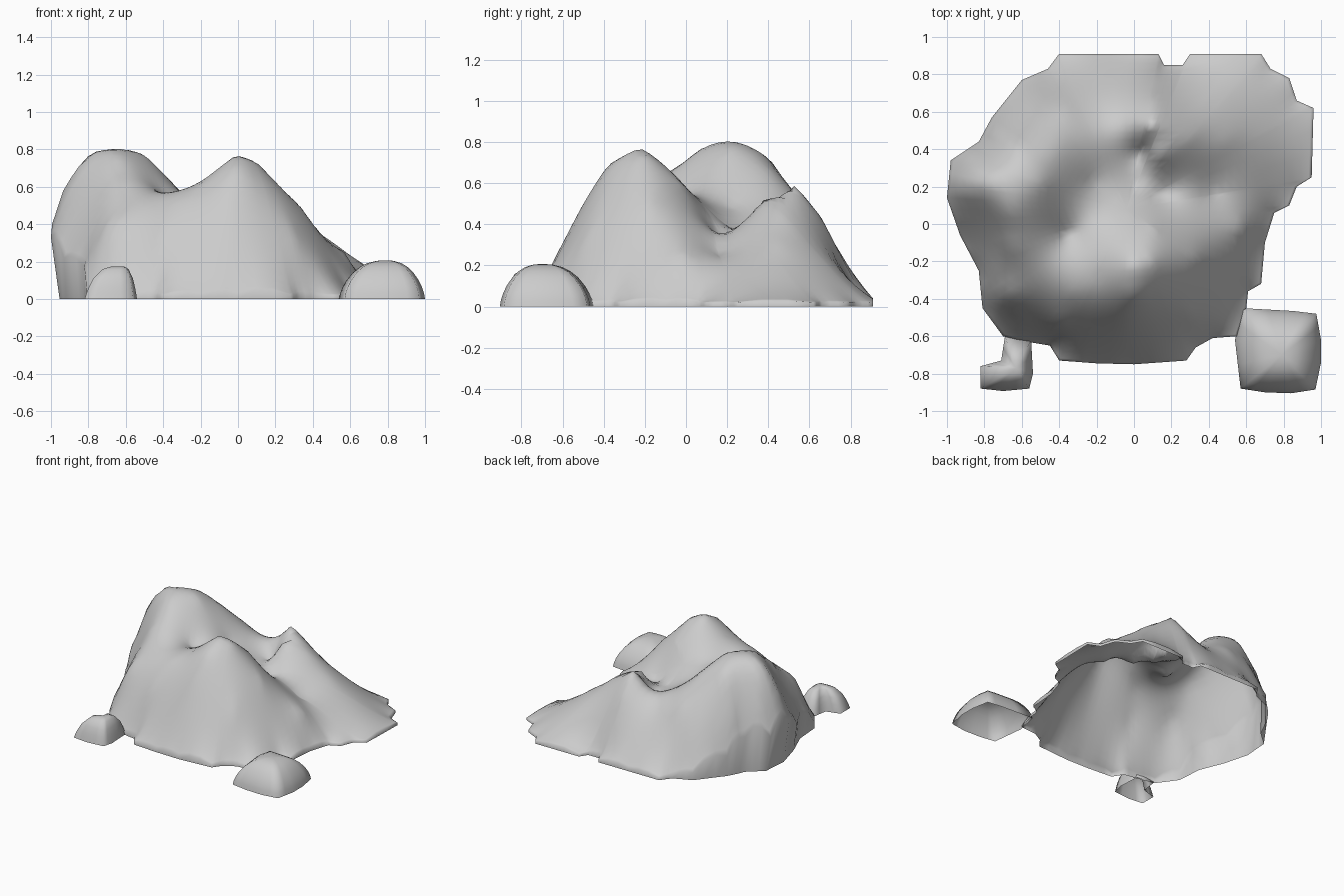
import bpy, bmesh, math

if "Cube" in bpy.data.objects:
    bpy.data.objects.remove(bpy.data.objects["Cube"])


def shell(name, outline, centre, rings, height, tuck=1.0, steps=3):
    """Open-bottomed shell: outline rings shrinking to a centre; height(x, y, t) sets z."""
    bm = bmesh.new()
    cx, cy = centre
    pts = []
    for i, a in enumerate(outline):
        b = outline[(i + 1) % len(outline)]
        for k in range(steps):
            f = k / steps
            pts.append((a[0] + (b[0] - a[0]) * f, a[1] + (b[1] - a[1]) * f))
    # ground ring, tucked in under the bulging west wall
    loops = [[bm.verts.new((min(x, 9) if x > -.8 else -.8 + (x + .8) * tuck, y, 0))
              for x, y in pts]]
    for t in rings:
        ring = []
        for x, y in pts:
            px, py = cx + (x - cx) * t, cy + (y - cy) * t
            ring.append(bm.verts.new((px, py, height(px, py, t))))
        loops.append(ring)
    n = len(pts)
    for lo, hi in zip(loops, loops[1:]):
        for i in range(n):
            j = (i + 1) % n
            bm.faces.new((lo[i], lo[j], hi[j], hi[i]))
    top = bm.verts.new((cx, cy, height(cx, cy, 0)))
    for i in range(n):
        bm.faces.new((loops[-1][i], loops[-1][(i + 1) % n], top))
    bmesh.ops.recalc_face_normals(bm, faces=bm.faces)
    if sum(f.normal.z for f in bm.faces) < 0:
        bmesh.ops.reverse_faces(bm, faces=bm.faces)
    for f in bm.faces:
        f.smooth = True
    me = bpy.data.meshes.new(name)
    bm.to_mesh(me)
    bm.free()
    ob = bpy.data.objects.new(name, me)
    bpy.context.collection.objects.link(ob)
    return ob


def surface_through(points):
    """Smooth height surface passing through (x, y, z) points."""
    n = len(points)
    kern = lambda a, x, y: math.hypot(a[0] - x, a[1] - y)
    m = [[kern(p, q[0], q[1]) for p in points] + [q[2]] for q in points]
    for c in range(n):
        p = max(range(c, n), key=lambda r: abs(m[r][c]))
        m[c], m[p] = m[p], m[c]
        for r in range(n):
            if r != c:
                f = m[r][c] / m[c][c]
                if f:
                    m[r] = [a - f * b for a, b in zip(m[r], m[c])]
    w = [m[i][n] / m[i][i] for i in range(n)]
    return lambda x, y: sum(wi * kern(p, x, y) for wi, p in zip(w, points))


# Footprint of the main rock, starting at the west and running past the front
footprint = [(-.98, .34), (-1, .14), (-.93, -.06), (-.83, -.25), (-.81, -.45), (-.70, -.60),
             (-.57, -.63), (-.45, -.65), (-.40, -.73), (-.2, -.745), (0, -.75), (.28, -.73),
             (.33, -.66), (.42, -.61), (.55, -.60), (.60, -.45), (.61, -.36), (.68, -.32),
             (.70, -.10), (.75, .06), (.83, .10), (.87, .20), (.95, .25), (.96, .62),
             (.87, .66), (.83, .78), (.73, .83), (.68, .91), (.30, .91), (.26, .85),
             (.16, .85), (.13, .91), (-.13, .91), (-.40, .91), (-.46, .83), (-.60, .77),
             (-.76, .57), (-.83, .44)]
wall = {(-.98, .34): .28, (-1, .14): .33, (-.93, -.06): .22, (-.83, -.25): .18,
        (-.81, -.45): .05, (-.83, .44): .28, (-.76, .57): .16, (-.60, .77): .06}
edge = [(x, y, wall.get((x, y), .02)) for x, y in footprint]

# Landforms
left_dome = [(-.67, .22, .80), (-.50, .22, .77), (-.78, .24, .78), (-.86, .22, .72),
             (-.94, .2, .57), (-.67, .06, .76), (-.64, .42, .70), (-.66, -.12, .62),
             (-.62, -.30, .48), (-.42, .40, .66), (-.38, .62, .45)]
west_flank = [(-.86, -.04, .39), (-.77, -.25, .36), (-.68, -.38, .41), (-.72, -.41, .30),
              (-.66, -.49, .21), (-.87, .37, .50), (-.74, .50, .44), (-.56, .66, .33),
              (-.25, .80, .17)]
middle_peak = [(-.01, -.22, .77), (.10, -.20, .73), (0, -.38, .69), (-.05, -.5, .50),
               (-.05, -.62, .27), (-.33, -.37, .54), (-.40, -.52, .35), (-.2, -.28, .62),
               (.33, -.18, .50), (.30, -.48, .34), (.57, -.02, .25), (.1, -.02, .60)]
saddles = [(-.35, -.05, .51), (-.22, .22, .48), (.15, .16, .335), (.42, .17, .25),
           (.03, .38, .36), (0, .22, .38), (-.16, .60, .40)]
back_ridge = [(.09, .53, .59), (.13, .37, .52), (.30, .46, .46), (.50, .45, .31),
              (.70, .45, .17), (.10, .66, .43), (.12, .79, .17), (.45, .70, .22)]
terrain = surface_through(edge + left_dome + west_flank + middle_peak + saddles + back_ridge)
steps = [1, .985, .965] + [.94 - .045 * i for i in range(20)]
shell("main_rock", footprint, (-.04, .08), steps,
      lambda x, y, t: max(.01, terrain(x, y)), tuck=.77)

# Boulder at the front right
boulder = [(.58, -.45), (.54, -.62), (.57, -.88), (.70, -.90), (.84, -.905), (.97, -.885),
           (1, -.74), (1, -.62), (.975, -.48), (.85, -.465)]
shell("right_boulder", boulder, (.79, -.70), [.97, .92, .84, .7, .55, .4, .2],
      lambda x, y, t: .207 * (1 - t ** 2.4) ** .68, steps=2)

# Small stone at the front left
stone = [(-.69, -.60), (-.71, -.73), (-.82, -.76), (-.82, -.88), (-.70, -.893),
         (-.56, -.88), (-.54, -.80), (-.55, -.62)]
shell("left_stone", stone, (-.63, -.77), [.95, .88, .75, .5, .25],
      lambda x, y, t: .175 * (1 - t ** 3.5), steps=2)
